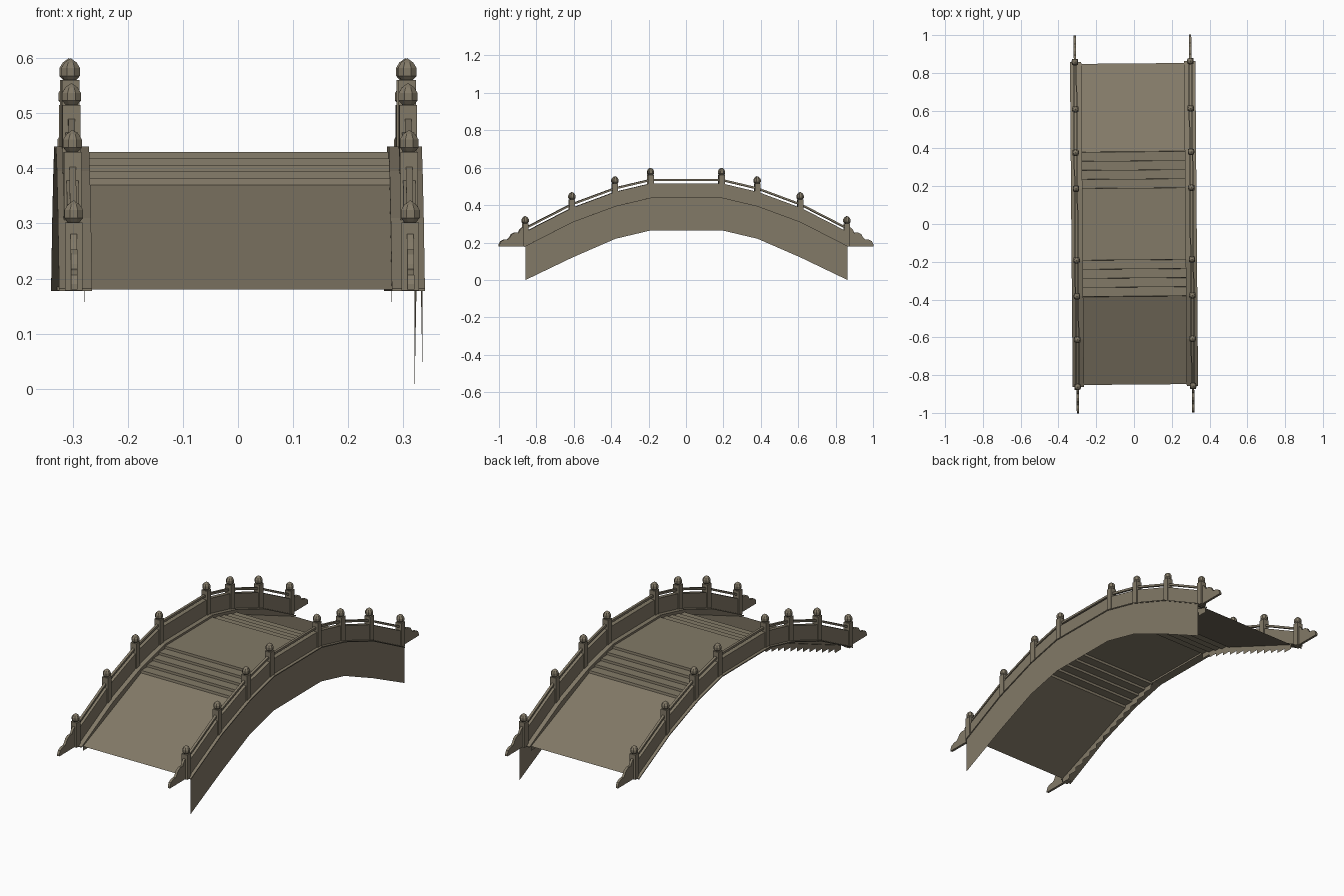
import bpy, bmesh, math
from mathutils import Matrix, Vector

if "Cube" in bpy.data.objects:
    bpy.data.objects.remove(bpy.data.objects["Cube"])

stone = bpy.data.materials.new("weathered stone")
stone.diffuse_color = (0.225, 0.193, 0.136, 1)
stone.use_nodes = True
stone.node_tree.nodes["Principled BSDF"].inputs["Base Color"].default_value = stone.diffuse_color
TURN = Matrix.Rotation(0.0085, 4, 'Z')      # the whole bridge sits very slightly turned
SIDE = 0.3055                               # x of the parapet centre line


def finish(name, bm):
    bmesh.ops.transform(bm, matrix=TURN, verts=bm.verts)
    me = bpy.data.meshes.new(name)
    bm.to_mesh(me)
    bm.free()
    me.materials.append(stone)
    ob = bpy.data.objects.new(name, me)
    bpy.context.collection.objects.link(ob)
    return ob


def both_ways(half):
    """Mirror a half profile (y >= 0, outward) to a full profile from -y to +y."""
    return [(-y, z) for y, z in reversed(half)] + list(half)


def arch(offset=0.0):
    return [(y, z + offset) for y, z in
            both_ways([(0.19, 0.44), (0.38, 0.395), (0.61, 0.31), (0.86, 0.182)])]


def sheet(bm, path, x0, x1):
    """Sheet following a (y, z) path, spanning x0 to x1."""
    a = [bm.verts.new((x0, y, z)) for y, z in path]
    b = [bm.verts.new((x1, y, z)) for y, z in path]
    for i in range(len(path) - 1):
        bm.faces.new((a[i], b[i], b[i + 1], a[i + 1]))


def wall(bm, low, high, x0, x1):
    """Closed wall between two (y, z) paths; a flat plate when x0 == x1."""
    def grid(x):
        return ([bm.verts.new((x, y, z)) for y, z in low],
                [bm.verts.new((x, y, z)) for y, z in high])
    n = len(low)
    l1, h1 = grid(x1)
    for i in range(n - 1):
        bm.faces.new((l1[i], l1[i + 1], h1[i + 1], h1[i]))
    if x0 == x1:
        return
    l0, h0 = grid(x0)
    for i in range(n - 1):
        bm.faces.new((l0[i + 1], l0[i], h0[i], h0[i + 1]))
        bm.faces.new((h0[i], h1[i], h1[i + 1], h0[i + 1]))
        bm.faces.new((l0[i], l0[i + 1], l1[i + 1], l1[i]))
    for i in (0, n - 1):
        bm.faces.new((l0[i], l1[i], h1[i], h0[i]))
    bmesh.ops.recalc_face_normals(bm, faces=bm.faces)


# Deck: straight ramps, four steps each side, flat landing
half = [(0.19, 0.43)]
for i in range(4):
    y, z = 0.19 + 0.048 * i, 0.43 - 0.012 * (i + 1)
    half += [(y + 0.001, z), (y + 0.048, z)]
half += [(0.384, 0.37), (0.85, 0.18)]
bm = bmesh.new()
sheet(bm, both_ways(half), -0.28, 0.28)
finish("deck", bm)

# Saw-toothed stringer plates between ledge and ramp
def ledge_height(y):
    pts = arch()[4:]
    for (y0, z0), (y1, z1) in zip(pts, pts[1:]):
        if y <= y1:
            return z0 + (z1 - z0) * max(0, y - y0) / (y1 - y0)
    return pts[-1][1]


teeth = [(0.19, 0.42)]
N = 13
for i in range(N):
    y0 = 0.19 + 0.66 * i / N
    y1 = 0.19 + 0.66 * (i + 1) / N
    z = 0.43 - 0.016 * (i + 1) if y0 < 0.36 else 0.37 - 0.408 * (y1 - 0.384)
    teeth += [(y0 + 0.001, z - 0.022), (y1, z - 0.022)]
bm = bmesh.new()
low = both_ways(teeth)
high = [(y, ledge_height(abs(y))) for y, z in low]
for s in (-1, 1):
    wall(bm, low, high, s * 0.272, s * 0.272)
finish("stair_stringers", bm)

# Ledges, parapet panels and hand rails along both sides
bm = bmesh.new()
for s in (-1, 1):
    wall(bm, arch(-0.005), arch(), s * 0.302 - 0.03, s * 0.302 + 0.03)
finish("ledges", bm)
bm = bmesh.new()
for s in (-1, 1):
    wall(bm, arch(), arch(0.076), s * SIDE - 0.011, s * SIDE + 0.011)
finish("parapet_panels", bm)
bm = bmesh.new()
for s in (-1, 1):
    wall(bm, arch(0.089), arch(0.1), s * SIDE - 0.006, s * SIDE + 0.006)
finish("hand_rails", bm)

# Outer skirt, on the right side only
under = both_ways([(0.19, 0.265), (0.38, 0.22), (0.61, 0.12), (0.86, 0.0)])
bm = bmesh.new()
wall(bm, under, arch(-0.001), 0.328, 0.328)
finish("right_skirt", bm)

# Posts: square shafts with a turned, eight-sided finial
PROFILE = [(0.009, 0.118), (0.013, 0.122), (0.0185, 0.128), (0.0185, 0.142), (0.012, 0.152)]
bm = bmesh.new()
for s in (-1, 1):
    for y, z in arch():
        base = Vector((s * SIDE, y, z))
        bmesh.ops.create_cube(bm, size=1, matrix=Matrix.Translation(base + Vector((0, 0, 0.058)))
                              @ Matrix.Diagonal((0.032, 0.03, 0.124, 1)))
        rings = [[bm.verts.new(base + Vector((r * math.cos(a), r * math.sin(a), h)))
                  for a in [math.tau * (k + 0.5) / 8 for k in range(8)]] for r, h in PROFILE]
        tip = bm.verts.new(base + Vector((0, 0, 0.16)))
        for r0, r1 in zip(rings, rings[1:]):
            for k in range(8):
                bm.faces.new((r0[k], r0[k - 7], r1[k - 7], r1[k]))
        for k in range(8):
            bm.faces.new((rings[-1][k], rings[-1][k - 7], tip))
finish("posts", bm)

# Cloud-shaped end brackets beyond the last posts
cloud = [(0.86, 0.285), (0.878, 0.28), (0.892, 0.265), (0.897, 0.252), (0.918, 0.253),
         (0.935, 0.244), (0.945, 0.226), (0.955, 0.217), (0.975, 0.215), (0.992, 0.206), (1.0, 0.19)]
bm = bmesh.new()
for s in (-1, 1):
    for e in (-1, 1):
        wall(bm, [(e * y, 0.18) for y, z in cloud], [(e * y, z) for y, z in cloud],
             s * SIDE - 0.006, s * SIDE + 0.006)
finish("end_brackets", bm)
